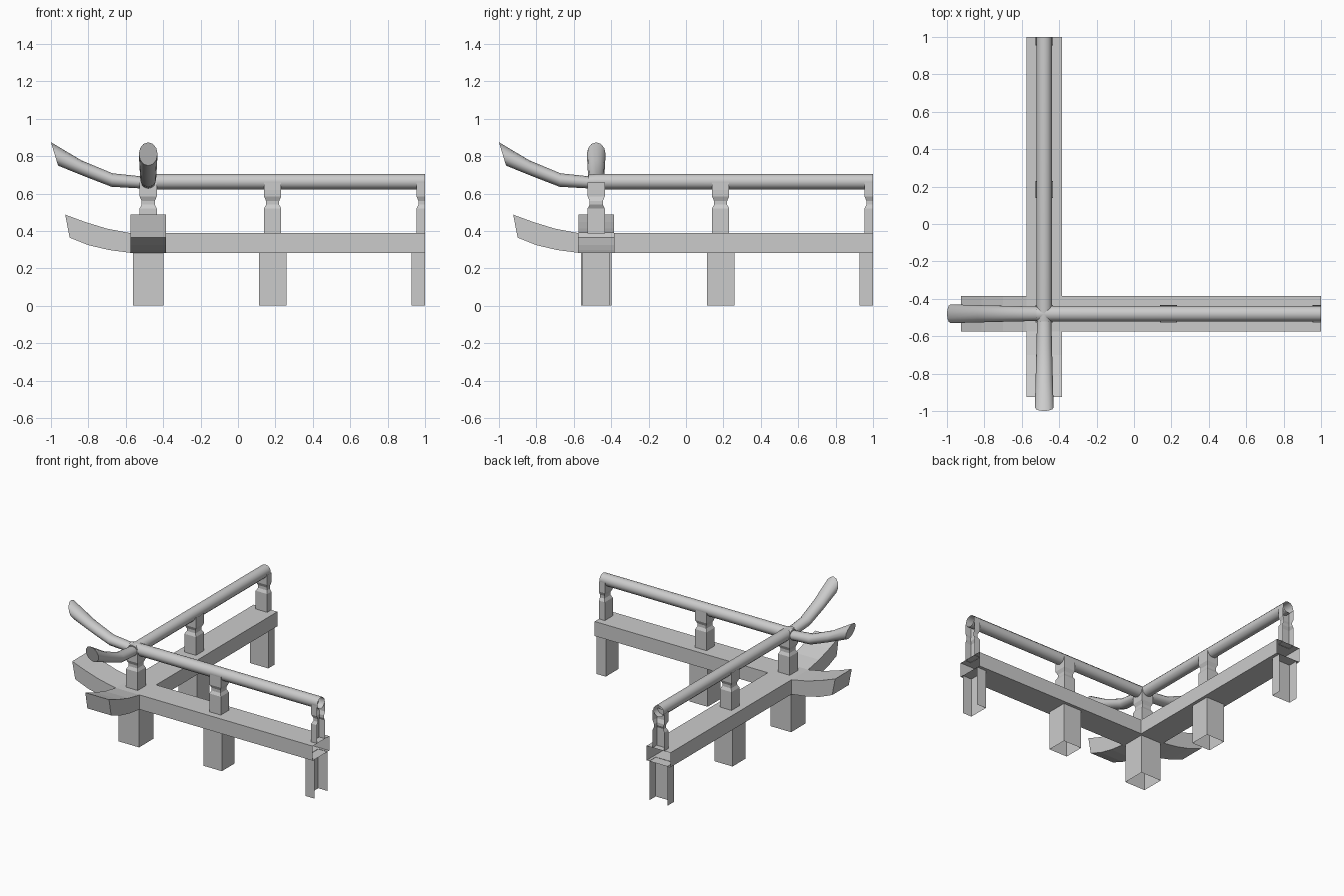
import bpy, math

if "Cube" in bpy.data.objects:
    bpy.data.objects.remove(bpy.data.objects["Cube"])

C = -0.48          # centre line of both arms
HALF = 0.095       # half width of the beam


def make(name, verts, faces, swap, smooth=False):
    # swap mirrors the part across the x = y diagonal
    if swap:
        verts = [(y, x, z) for x, y, z in verts]
        faces = [f[::-1] for f in faces]
    me = bpy.data.meshes.new(name)
    me.from_pydata(verts, [], faces)
    me.update()
    ob = bpy.data.objects.new(name, me)
    bpy.context.collection.objects.link(ob)
    if smooth:
        bpy.context.view_layer.objects.active = ob
        ob.select_set(True)
        bpy.ops.object.shade_smooth_by_angle(angle=math.radians(40))
        ob.select_set(False)
    return ob


def loft(name, rings, swap=False, cap_start=False, cap_end=False, smooth=False, skip=()):
    # joins equal-length rings into a skin
    n = len(rings[0])
    verts = [v for r in rings for v in r]
    faces = []
    for i in range(len(rings) - 1):
        for j in range(n):
            if j not in skip:
                k = (j + 1) % n
                faces.append((i*n + j, i*n + k, (i+1)*n + k, (i+1)*n + j))
    if cap_start:
        faces.append(tuple(range(n))[::-1])
    if cap_end:
        faces.append(tuple((len(rings)-1)*n + j for j in range(n)))
    return make(name, verts, faces, swap, smooth)


def beam_ring(top, bottom):
    (xt, zt), (xb, zb) = top, bottom
    return [(xb, C-HALF, zb), (xb, C+HALF, zb), (xt, C+HALF, zt), (xt, C-HALF, zt)]


def pole_ring(top, bottom, half_w, n=12):
    cx, cz = (top[0]+bottom[0])/2, (top[1]+bottom[1])/2
    ux, uz = (top[0]-bottom[0])/2, (top[1]-bottom[1])/2
    ring = []
    for j in range(n):
        a = 2*math.pi*j/n
        ring.append((cx + ux*math.sin(a), C + half_w*math.cos(a), cz + uz*math.sin(a)))
    return ring


def post(name, x, profile, swap, cut=False, cap=False):
    # square post; cut keeps only the half inside x = 1, open on the cut side
    rings = []
    for z, h in profile:
        x1 = x if cut else x + h
        rings.append([(x-h, C-h, z), (x1, C-h, z), (x1, C+h, z), (x-h, C+h, z)])
    return loft(name, rings, swap, cap_end=cap, skip=(1,) if cut else ())


# Baluster profile: block, neck, block
BAL = [(0.385, 0.046), (0.52, 0.046), (0.54, 0.035),
       (0.56, 0.035), (0.585, 0.046), (0.66, 0.046)]


def leg(h):
    return [(0, h), (0.285, h)]


for swap, side in ((False, "x"), (True, "y")):
    # Straight beam, open at the cut end
    loft("beam_" + side, [beam_ring((-0.385, 0.388), (-0.385, 0.283))[::-1],
                          beam_ring((1, 0.388), (1, 0.283))[::-1]][::-1], swap)
    # Upswept beam tip
    loft("beam_tip_" + side, [
        beam_ring((-0.575, 0.388), (-0.575, 0.283))[::-1],
        beam_ring((-0.70, 0.412), (-0.69, 0.298))[::-1],
        beam_ring((-0.815, 0.447), (-0.80, 0.324))[::-1],
        beam_ring((-0.924, 0.487), (-0.90, 0.364))[::-1]], swap, cap_end=True)
    # Round handrail
    loft("handrail_" + side, [pole_ring((1, 0.705), (1, 0.622), 0.042),
                              pole_ring((C, 0.705), (C, 0.622), 0.042),
                              pole_ring((-0.52, 0.70), (-0.52, 0.624), 0.042)][::-1],
         swap, cap_start=True, smooth=True)
    # Upswept, flaring handrail tip
    loft("handrail_tip_" + side, [
        pole_ring((-0.50, 0.69), (-0.50, 0.626), 0.038),
        pole_ring((-0.671, 0.708), (-0.676, 0.636), 0.042),
        pole_ring((-0.837, 0.777), (-0.816, 0.69), 0.046),
        pole_ring((-1.0, 0.874), (-0.962, 0.749), 0.05)],
         swap, cap_end=True, smooth=True)
    # Middle and cut end supports
    post("middle_leg_" + side, 0.185, leg(0.073), swap)
    post("end_leg_" + side, 1.0, leg(0.073), swap, cut=True)
    post("middle_baluster_" + side, 0.185, BAL, swap)
    post("end_baluster_" + side, 1.0, BAL, swap, cut=True)

# Corner block where the beams cross: top and bottom plates
a, b = C - HALF, C + HALF
make("corner_block",
     [(a, a, 0.283), (b, a, 0.283), (b, b, 0.283), (a, b, 0.283),
      (a, a, 0.388), (b, a, 0.388), (b, b, 0.388), (a, b, 0.388)],
     [(3, 2, 1, 0), (4, 5, 6, 7)], False)
post("corner_leg", C, leg(0.082), False)
post("corner_baluster", C, BAL, False, cap=True)
